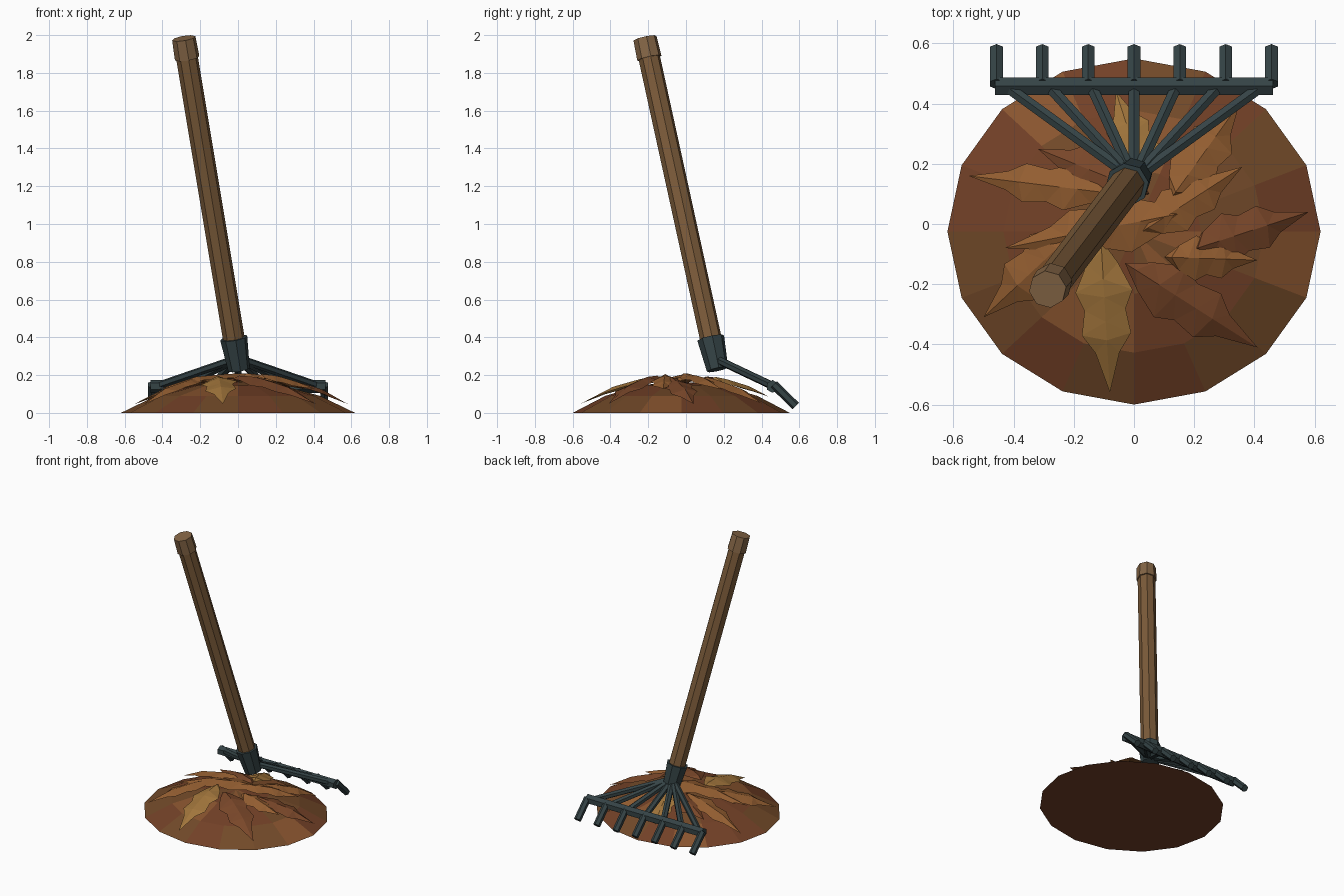
import bpy, bmesh, math, random
from mathutils import Vector

if "Cube" in bpy.data.objects:
    bpy.data.objects.remove(bpy.data.objects["Cube"])
random.seed(4)


def material(name, r, g, b):
    m = bpy.data.materials.new(name)
    m.diffuse_color = (r, g, b, 1)
    m.use_nodes = True
    m.node_tree.nodes["Principled BSDF"].inputs["Base Color"].default_value = m.diffuse_color
    return m


WOOD = material("wood", 0.20, 0.105, 0.042)
END = material("wood_end", 0.23, 0.13, 0.06)
METAL = material("dark_metal", 0.035, 0.056, 0.06)
GOLD = material("leaf_gold", 0.36, 0.18, 0.045)
ORANGE = material("leaf_orange", 0.29, 0.11, 0.03)
RUST = material("leaf_rust", 0.19, 0.062, 0.022)
SOIL_A = material("pile_red", 0.17, 0.052, 0.02)
SOIL_B = material("pile_brown", 0.17, 0.068, 0.022)
SOIL_C = material("pile_orange", 0.25, 0.09, 0.028)


def finish(bm, name, mats):
    me = bpy.data.meshes.new(name)
    bm.to_mesh(me)
    bm.free()
    for m in mats:
        me.materials.append(m)
    ob = bpy.data.objects.new(name, me)
    bpy.context.collection.objects.link(ob)
    return ob


def rod(name, a, b, r1, r2, sides, mat):
    """Faceted, optionally tapered rod from a to b."""
    a, b = Vector(a), Vector(b)
    bm = bmesh.new()
    bmesh.ops.create_cone(bm, cap_ends=True, segments=sides, radius1=r1,
                          radius2=r2, depth=(b - a).length)
    ob = finish(bm, name, [mat])
    ob.rotation_mode = 'QUATERNION'
    ob.rotation_quaternion = (b - a).to_track_quat('Z', 'Y')
    ob.location = (a + b) / 2
    return ob


# Leaf pile: 16-sided low dome
CY, RX, RY = -0.025, 0.62, 0.575
RINGS = [(1.0, 0.0), (0.7, 0.09), (0.36, 0.148), (0.0, 0.165)]


def pile_z(x, y):
    r = min(math.hypot(x / RX, (y - CY) / RY), 1)
    for (r1, z1), (r0, z0) in zip(RINGS, RINGS[1:]):
        if r >= r0:
            return z0 + (z1 - z0) * (r - r0) / (r1 - r0)


bm = bmesh.new()
N = 16
rings = [[bm.verts.new((RX * r * math.cos(2 * math.pi * i / N),
                        CY + RY * r * math.sin(2 * math.pi * i / N), z))
          for i in range(N)] for r, z in RINGS[:-1]]
peak = bm.verts.new((0, CY, RINGS[-1][1]))
for i in range(N):
    j = (i + 1) % N
    for lo, hi in zip(rings, rings[1:]):
        bm.faces.new((lo[i], lo[j], hi[j], hi[i]))
    bm.faces.new((rings[-1][i], rings[-1][j], peak))
for f in bm.faces:
    f.material_index = random.choice((0, 0, 1, 1, 2))
bm.faces.new(rings[0][::-1])
finish(bm, "leaf_pile", [SOIL_A, SOIL_B, SOIL_C])

# Loose leaves: lobed outline, folded up along the midrib
OUTLINE = [(0.16, 0.55), (0.34, 1.0), (0.46, 0.72), (0.62, 0.86), (0.74, 0.42)]


def leaf(name, bx, by, tx, ty, width, lift, mat):
    base, tip = Vector((bx, by)), Vector((tx, ty))
    d = tip - base
    side = Vector((-d.y, d.x)).normalized() * width / 2
    bm = bmesh.new()

    def vert(t, w, up):
        p = base + d * t + side * w
        return bm.verts.new((p.x, p.y, pile_z(p.x, p.y) + 0.015 + lift * (1 - t * 0.6) + up))
    v0, v1 = vert(0, 0, 0), vert(1, 0, 0.012)
    rib = [vert(t - 0.08, 0, 0.02) for t, w in OUTLINE]
    for s in (1, -1):
        edge = [vert(t, s * w, 0) for t, w in OUTLINE]
        polys = [(v0, rib[0], edge[0]), (rib[-1], v1, edge[-1])]
        for k in range(len(edge) - 1):
            polys += [(rib[k], rib[k + 1], edge[k]), (rib[k + 1], edge[k + 1], edge[k])]
        for p in polys:
            bm.faces.new(p if s < 0 else p[::-1])
    for f in bm.faces:
        f.normal_update()
        if f.normal.z < 0:
            f.normal_flip()
    finish(bm, name, [mat])


LEAVES = [
    (0.18, -0.09, 0.58, 0.04, 0.17, 0.008, RUST),
    (0.10, -0.11, 0.41, -0.12, 0.15, 0.018, ORANGE),
    (-0.03, -0.13, 0.41, -0.41, 0.20, 0.008, RUST),
    (-0.11, -0.05, -0.08, -0.56, 0.19, 0.006, GOLD),
    (-0.17, 0.0, -0.50, -0.31, 0.19, 0.004, ORANGE),
    (-0.06, 0.10, -0.55, 0.16, 0.15, 0.006, ORANGE),
    (0.18, 0.04, -0.43, -0.08, 0.19, 0.014, ORANGE),
    (0.12, 0.08, 0.35, 0.40, 0.18, 0.006, ORANGE),
    (0.02, -0.03, 0.36, 0.19, 0.16, 0.014, ORANGE),
    (0.04, 0.13, -0.06, 0.44, 0.17, 0.006, GOLD),
    (0.05, 0.10, -0.32, 0.25, 0.18, 0.004, RUST),
]
for n, row in enumerate(LEAVES):
    leaf(f"leaf_{n + 1}", *row)

# Handle: leaning shaft, thicker end cap and metal socket
FOOT, TOP = Vector((0.005, 0.167, 0.23)), Vector((-0.287, -0.217, 1.983))
rod("handle", FOOT.lerp(TOP, 0.05), FOOT.lerp(TOP, 0.95), 0.058, 0.058, 8, WOOD)
rod("handle_cap", FOOT.lerp(TOP, 0.94), TOP, 0.066, 0.063, 8, END)
rod("socket", FOOT, FOOT.lerp(TOP, 0.095), 0.058, 0.073, 8, METAL)

# Rake head: crossbar, fanned struts and bent teeth
rod("crossbar", (-0.462, 0.458, 0.14), (0.462, 0.458, 0.14), 0.034, 0.034, 6, METAL)
for i in range(-3, 4):
    rod(f"strut_{i + 4}", (0.014 * i, 0.18, 0.275), (0.138 * i, 0.45, 0.147),
        0.021, 0.021, 6, METAL)
    rod(f"tooth_{i + 4}", (0.1523 * i, 0.465, 0.15), (0.1523 * i, 0.581, 0.036),
        0.024, 0.024, 6, METAL)
